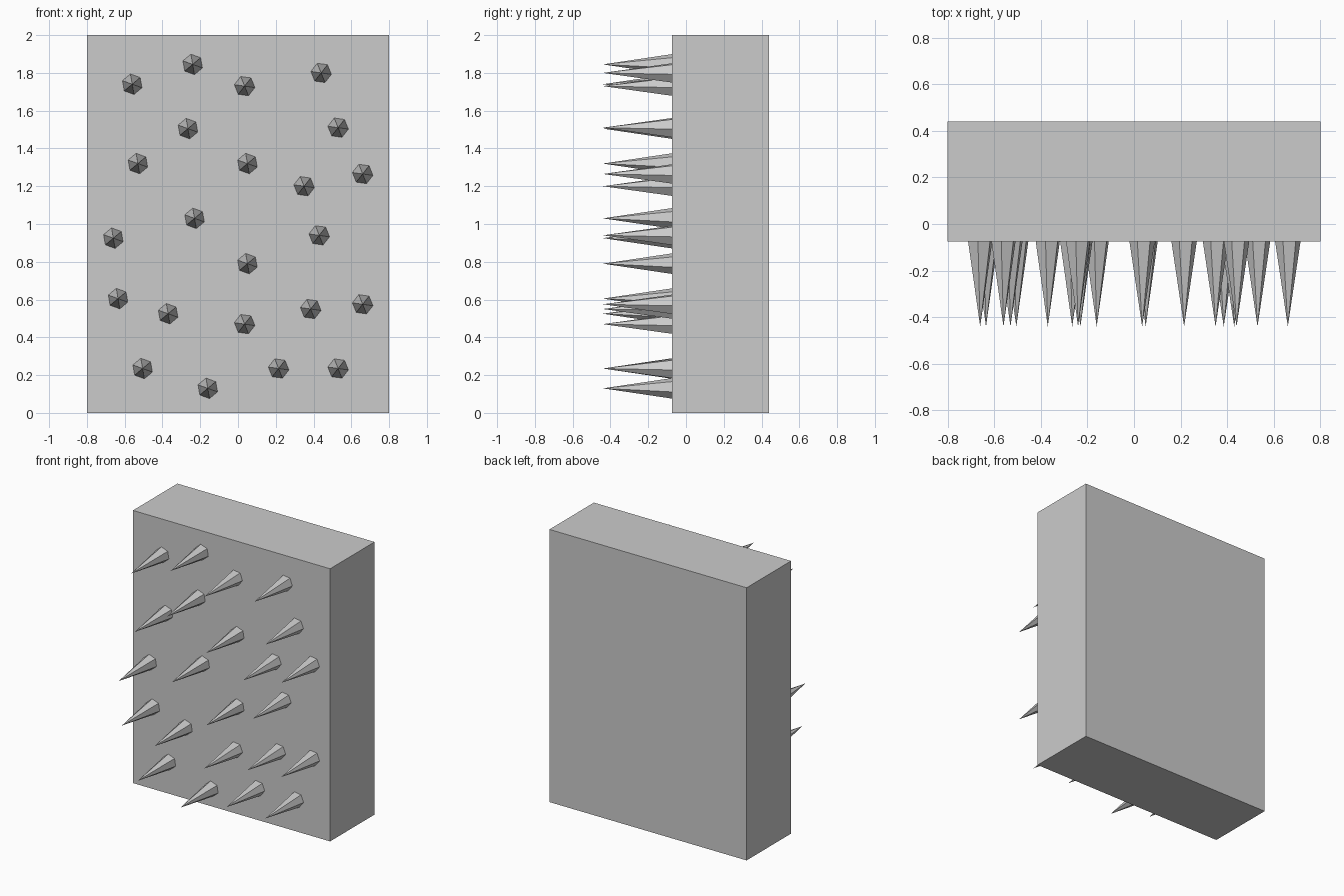
import bpy, bmesh
from math import radians
from mathutils import Matrix

if "Cube" in bpy.data.objects:
    bpy.data.objects.remove(bpy.data.objects["Cube"])

FRONT, BACK, TIP = -0.075, 0.44, -0.44


def make_object(name, bm):
    mesh = bpy.data.meshes.new(name)
    bm.to_mesh(mesh)
    bm.free()
    obj = bpy.data.objects.new(name, mesh)
    bpy.context.collection.objects.link(obj)
    return obj


# Solid wall block
bm = bmesh.new()
bmesh.ops.create_cube(bm, size=1, matrix=Matrix.Translation((0, (FRONT + BACK) / 2, 1))
                      @ Matrix.Diagonal((1.6, BACK - FRONT, 2, 1)))
make_object("wall_block", bm)

# Scattered spike centres on the front face (x, z), in two roll angles
spikes = {
    10: [(-.56, 1.74), (-.24, 1.845), (-.265, 1.505), (-.53, 1.32), (.05, 1.32),
         (-.23, 1.03), (-.66, .925), (.05, .79), (-.635, .605), (-.37, .525),
         (-.505, .235), (-.16, .13)],
    22: [(.035, 1.73), (.44, 1.80), (.53, 1.51), (.35, 1.20), (.66, 1.265),
         (.43, .94), (.035, .47), (.385, .55), (.66, .575), (.215, .235), (.53, .235)],
}

# Six-sided spikes pointing forward
bm = bmesh.new()
for roll, places in spikes.items():
    for x, z in places:
        m = (Matrix.Translation((x, (FRONT + TIP) / 2, z))
             @ Matrix.Rotation(radians(90), 4, 'X')
             @ Matrix.Rotation(radians(roll), 4, 'Z'))
        bmesh.ops.create_cone(bm, cap_ends=True, segments=6, radius1=0.055,
                              radius2=0, depth=FRONT - TIP, matrix=m)
bmesh.ops.remove_doubles(bm, verts=bm.verts, dist=0.0001)
make_object("spikes", bm)
